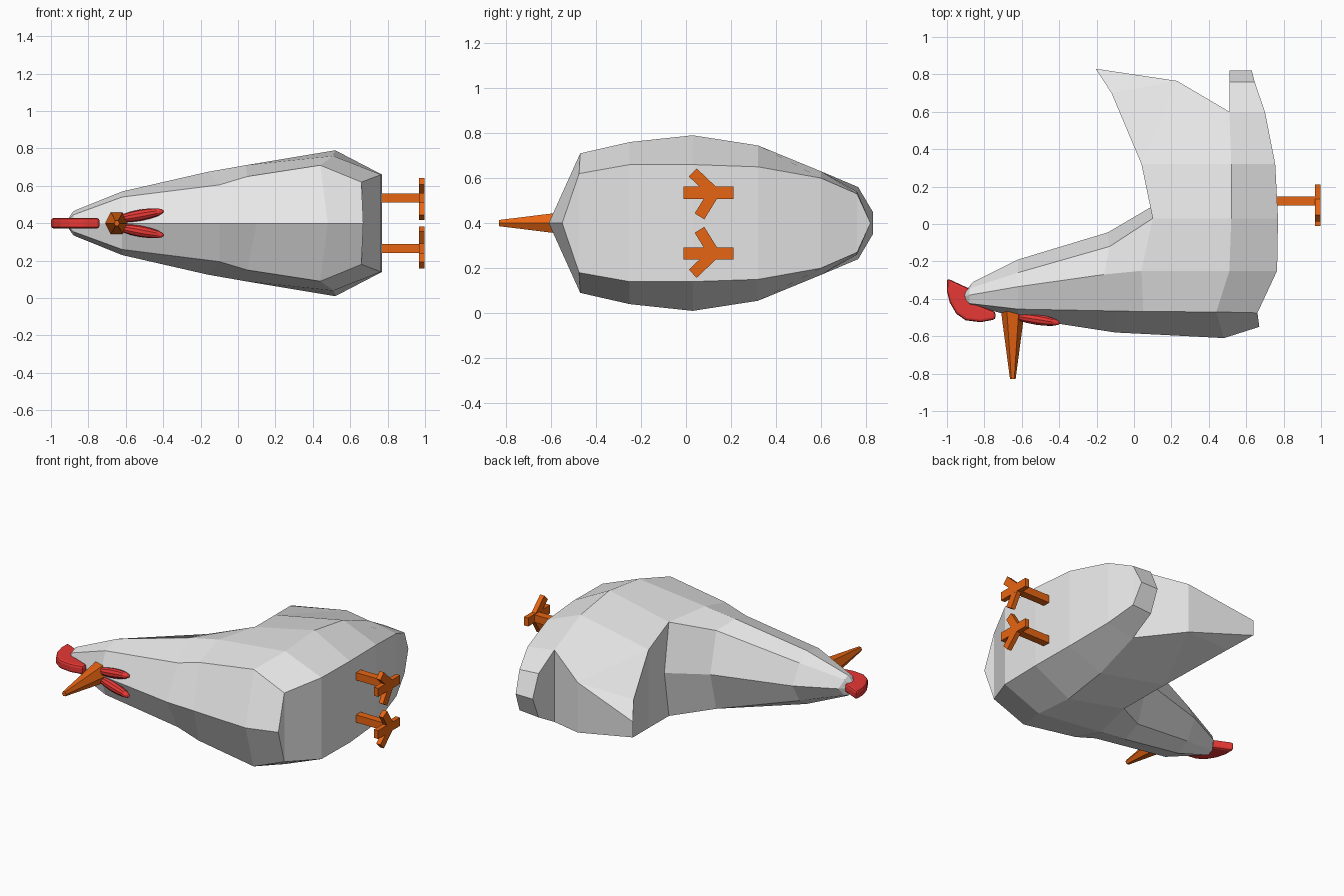
import bpy, bmesh, math
from mathutils import Vector, Matrix

if "Cube" in bpy.data.objects:
    bpy.data.objects.remove(bpy.data.objects["Cube"])

MID = 0.4  # height of the symmetry plane (the bird lies on its side)

def material(name, rgb):
    m = bpy.data.materials.new(name)
    m.diffuse_color = (*rgb, 1)
    m.use_nodes = True
    m.node_tree.nodes["Principled BSDF"].inputs["Base Color"].default_value = m.diffuse_color
    return m

WHITE = material("feather_white", (0.8, 0.8, 0.8))
ORANGE = material("beak_orange", (0.8, 0.13, 0.006))
RED = material("comb_red", (0.8, 0.04, 0.035))

def finish(name, bm, mat):
    bmesh.ops.recalc_face_normals(bm, faces=bm.faces[:])
    me = bpy.data.meshes.new(name)
    bm.to_mesh(me)
    bm.free()
    me.materials.append(mat)
    ob = bpy.data.objects.new(name, me)
    bpy.context.collection.objects.link(ob)
    return ob

def box(bm, centre, size, rot=0.0):
    m = Matrix.Translation(centre) @ Matrix.Rotation(rot, 4, 'X') @ Matrix.Diagonal((*size, 1))
    bmesh.ops.create_cube(bm, size=1, matrix=m)

# Body: half shell (x, y, half width), mirrored across the middle plane
# neck rows from head to chest: breast centre, breast edge, side, nape edge, nape centre
neck = [
    [(-.87, -.435, 0), (-.88, -.425, .045), (-.88, -.38, .065), (-.88, -.345, .05), (-.86, -.31, 0)],
    [(-.62, -.50, 0), (-.62, -.455, .14), (-.62, -.335, .17), (-.62, -.26, .12), (-.62, -.19, 0)],
    [(-.10, -.58, 0), (-.10, -.465, .205), (-.16, -.27, .275), (-.13, -.12, .25), (-.14, -.045, 0)],
    [(.10, -.59, 0), (.05, -.468, .25), (.04, -.25, .31), (.10, .03, .30), (.09, .09, 0)],
]
# widest line and belly edge, from breast to tail
wide = [(.48, -.61, 0), (.44, -.47, .31), (.51, -.25, .36), (.52, .03, .39),
        (.52, .32, .345), (.51, .60, .23), (.51, .76, .14), (.51, .82, 0)]
belly = [(.67, -.55, 0), (.66, -.475, .22), (.765, -.25, .26), (.77, .03, .26),
         (.755, .32, .25), (.70, .60, .20), (.645, .76, .13), (.63, .82, 0)]
# saddle edge rising to the upper tail, then down the back of the tail
saddle = [neck[3][3], (.04, .32, .25), (-.12, .70, .12), (-.205, .83, .05),
          (.23, .765, .16), wide[5]]

def flat(p):
    return (p[0], p[1], 0)

faces = []
def strip(a, b):
    for i in range(min(len(a), len(b)) - 1):
        faces.append((a[i], a[i + 1], b[i + 1], b[i]))

tip = (-.925, -.385, 0)
for i in range(4):
    faces.append((tip, neck[0][i], neck[0][i + 1]))
for a, b in zip(neck, neck[1:]):
    strip(a, b)
strip(neck[3][:4], wide)
strip(wide, belly)
strip(belly, [flat(p) for p in belly])
centre = [neck[3][4]] + [flat(p) for p in saddle[1:]]
strip(saddle, centre)
faces += [(saddle[0], saddle[1], wide[4], wide[3]),
          (saddle[1], saddle[4], wide[5], wide[4]),
          (saddle[1], saddle[2], saddle[4]),
          (saddle[2], saddle[3], saddle[4]),
          (wide[5], wide[6], wide[7], flat(wide[5]))]

bm = bmesh.new()
cache = {}
for side in (1, -1):
    for f in faces:
        vs = []
        for x, y, s in f:
            key = (x, y, s * side + 0.0)
            if key not in cache:
                cache[key] = bm.verts.new((x, y, MID + s * side))
            if cache[key] not in vs:
                vs.append(cache[key])
        if len(vs) > 2 and not bm.faces.get(vs):
            bm.faces.new(vs)
finish("body", bm, WHITE)

# Comb: crescent outline given thickness and rounded edges
outline = [(-1, -.29), (-1, -.36), (-.985, -.42), (-.95, -.48), (-.90, -.515), (-.82, -.525),
           (-.74, -.51), (-.74, -.47), (-.87, -.42), (-.87, -.35)]
bm = bmesh.new()
face = bm.faces.new([bm.verts.new((x, y, MID - .028)) for x, y in outline])
ext = bmesh.ops.extrude_face_region(bm, geom=[face])
for v in ext["geom"]:
    if isinstance(v, bmesh.types.BMVert):
        v.co.z += .056
comb = finish("comb", bm, RED)
bev = comb.modifiers.new("rounded", 'BEVEL')
bev.width = .014
bev.segments = 2

# Wattles: a pair of long drops under the beak
for side, label in ((1, "left"), (-1, "right")):
    a, b = Vector((-.65, -.49, MID + side * .02)), Vector((-.395, -.53, MID + side * .066))
    bm = bmesh.new()
    m = (Matrix.Translation((a + b) / 2) @ (b - a).to_track_quat('Z', 'Y').to_matrix().to_4x4()
         @ Matrix.Diagonal((.03, .03, (b - a).length / 2, 1)))
    bmesh.ops.create_uvsphere(bm, u_segments=10, v_segments=8, radius=1, matrix=m)
    finish(label + "_wattle", bm, RED)

# Beak: six-sided blunt cone pointing forward
bm = bmesh.new()
m = (Matrix.Translation((-.648, -.64, MID)) @ Matrix.Rotation(math.pi / 2, 4, 'X')
     @ Matrix.Diagonal((.93, 1, 1, 1)) @ Matrix.Rotation(math.pi / 6, 4, 'Z'))
bmesh.ops.create_cone(bm, cap_ends=True, segments=6, radius1=.07, radius2=.016, depth=.38, matrix=m)
finish("beak", bm, ORANGE)

# Legs and three-toed feet
for side, label in ((1, "left"), (-1, "right")):
    z = MID + side * .135
    bm = bmesh.new()
    box(bm, (.87, .123, z), (.22, .048, .048))
    finish(label + "_leg", bm, ORANGE)
    bm = bmesh.new()
    box(bm, (.983, .10, z), (.03, .22, .054))
    for y, dz in ((.03, .09), (.06, -.105)):
        a, b = Vector((0, .125, z)), Vector((0, y, z + side * dz))
        c = (a + b) / 2
        d = b - a
        box(bm, (.983, c.y, c.z), (.0298, d.length, .05), math.atan2(d.z, d.y))
    finish(label + "_foot", bm, ORANGE)
